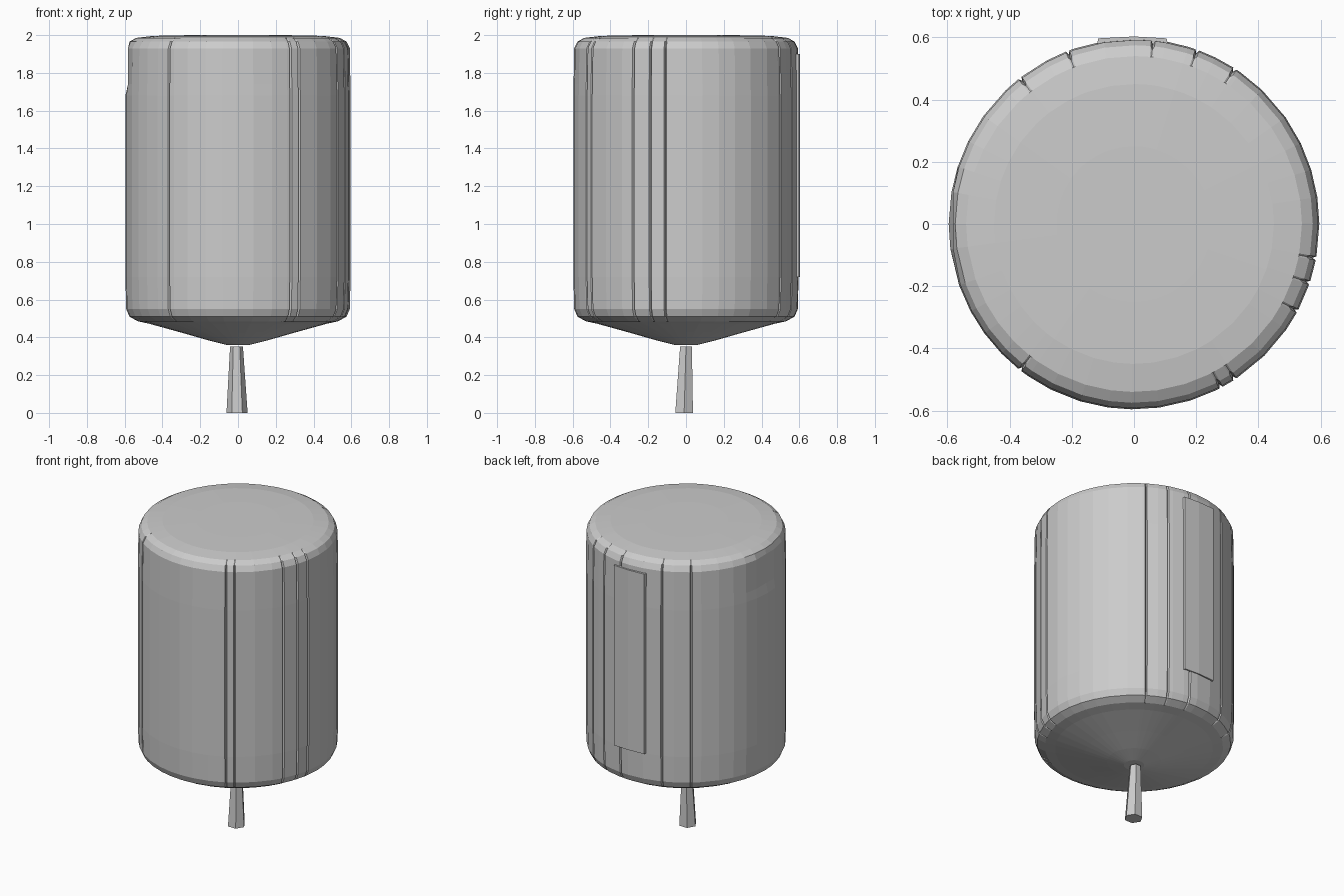
import bpy, bmesh, math, random
from math import cos, sin, radians

if "Cube" in bpy.data.objects:
    bpy.data.objects.remove(bpy.data.objects["Cube"])

random.seed(4)


def loft(name, rings, cap=True):
    """Skin a stack of equal-length point rings into one object."""
    bm = bmesh.new()
    rows = [[bm.verts.new(p) for p in ring] for ring in rings]
    n = len(rows[0])
    for lo, hi in zip(rows, rows[1:]):
        for i in range(n):
            j = (i + 1) % n
            bm.faces.new((lo[i], lo[j], hi[j], hi[i]))
    if cap:
        bm.faces.new(rows[0][::-1])
        bm.faces.new(rows[-1])
    bmesh.ops.recalc_face_normals(bm, faces=bm.faces[:])
    mesh = bpy.data.meshes.new(name)
    bm.to_mesh(mesh)
    bm.free()
    obj = bpy.data.objects.new(name, mesh)
    bpy.context.collection.objects.link(obj)
    return obj


# Columns around the foliage: slightly uneven facets plus narrow vertical creases
creases = [-62, -57, -28, -18.5, -10.7, 57, 70, 84, 111, 128, 232]
columns = [(k * 9 + random.uniform(-1.5, 1.5), 0.0) for k in range(-10, 30)]
columns = [c for c in columns if all(abs(c[0] - g) > 2 for g in creases)]
for g in creases:
    columns += [(g - 0.6, 0.0), (g, 0.012), (g + 0.6, 0.0)]
columns.sort()

# Foliage profile (radius, height): shallow cone below, rounded rims, flat top
profile = [(0.06, 0.36), (0.16, 0.385), (0.30, 0.425), (0.47, 0.472),
           (0.53, 0.485), (0.575, 0.51), (0.592, 0.55), (0.596, 0.72),
           (0.596, 1.2), (0.596, 1.68), (0.595, 1.74), (0.592, 1.93),
           (0.575, 1.965), (0.54, 1.985), (0.45, 1.996), (0.25, 2.0)]
rings = []
for r, z in profile:
    ring = []
    for a, depth in columns:
        rr = r - (depth if r > 0.55 else 0)
        x, y = rr * cos(radians(a)), rr * sin(radians(a))
        if z > 1.7:
            x = max(x, -0.582)          # shaved upper left flank
        ring.append((x, y, z))
    rings.append(ring)
loft("foliage", rings)

# Thin raised patch on the back of the foliage
patch = [(-0.12, 0.57), (0.11, 0.57), (0.105, 0.597), (0, 0.603), (-0.115, 0.597)]
loft("back_foliage_patch", [[(x, y, z) for x, y in patch] for z in (0.72, 1.9)])

# Tapered hexagonal trunk
def hexagon(cx, cy, rx, ry, z):
    return [(cx + rx * cos(radians(60 * k)), cy + ry * sin(radians(60 * k)) , z)
            for k in range(6)]

loft("trunk", [hexagon(-0.005, -0.01, 0.056, 0.054, 0.0),
               hexagon(-0.008, 0.0, 0.034, 0.036, 0.352)])
